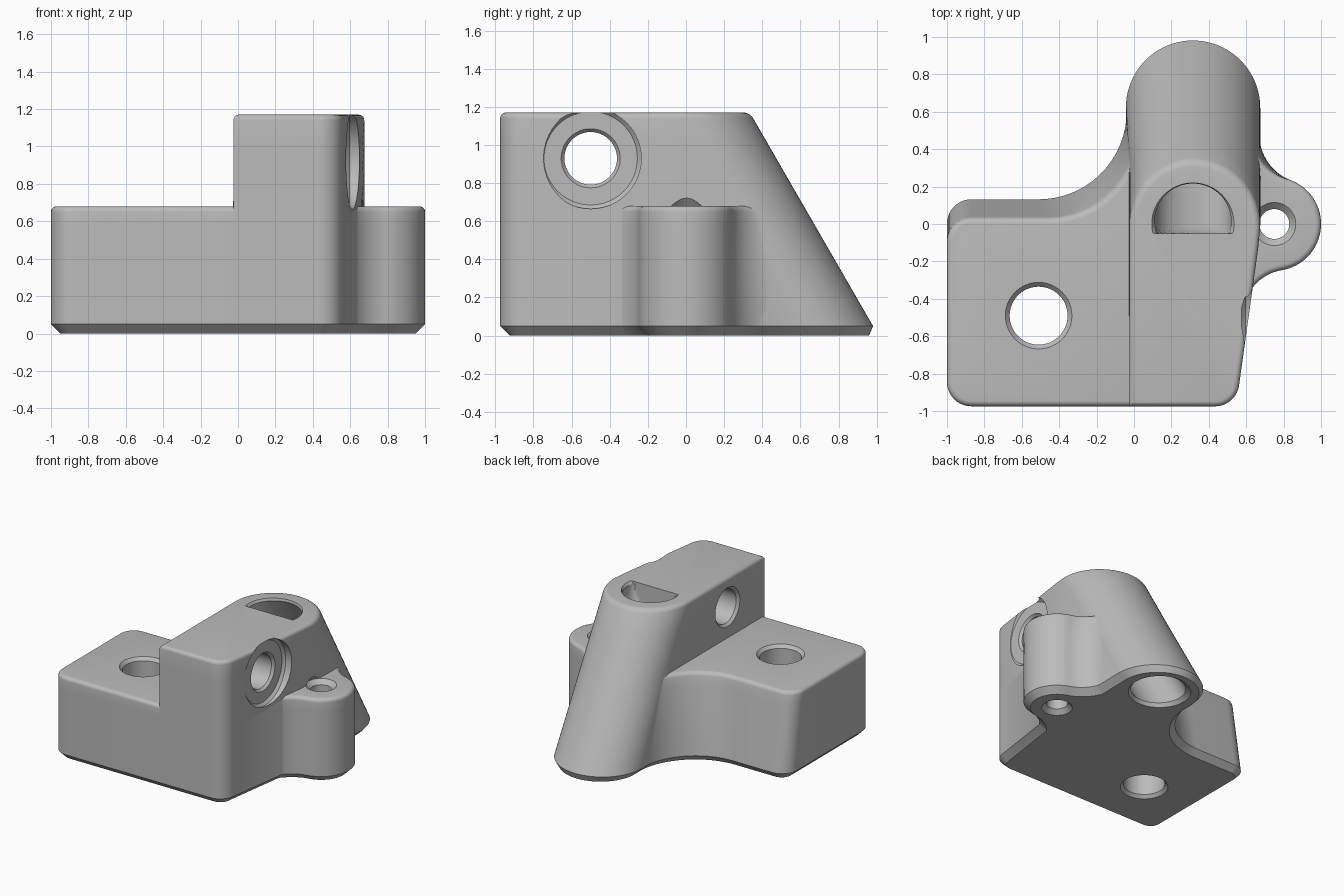
import bpy, bmesh
from math import sin, cos, pi, atan2, sqrt
from mathutils import Vector as V, Matrix

cube = bpy.data.objects.get("Cube")
if cube:
    bpy.data.objects.remove(cube)

FRONT, TUBE_X, TUBE_R = -0.975, 0.315, 0.36
LOW, HIGH = 0.68, 1.17
EAR, EAR_R = V((0.75, 0.0)), 0.25


def tube_y(z):
    return 0.65 - 0.577 * z


def left_radius(z):
    return TUBE_R - 0.02 * min(z / LOW, 1)


def arc(c, r, a0, a1, n):
    return [V((c[0] + r * cos(a0 + (a1 - a0) * i / n),
               c[1] + r * sin(a0 + (a1 - a0) * i / n))) for i in range(n + 1)]


def corner(prev, p, nxt, r, n=10):
    """Round one convex corner of a counter-clockwise outline."""
    p = V(p)
    d0, d1 = (V(prev) - p).normalized(), (V(nxt) - p).normalized()
    half = d0.angle(d1) / 2
    c = p + (d0 + d1).normalized() * (r / sin(half))
    a0 = atan2(d0.x, -d0.y) + pi
    sweep = pi - 2 * half
    start = p + d0 * (r * cos(half) / sin(half)) - c
    a0 = atan2(start.y, start.x)
    return arc(c, r, a0, a0 + sweep, n)


def inset(pts, d):
    out = []
    for i, p in enumerate(pts):
        e0 = (p - pts[i - 1]).normalized()
        e1 = (pts[(i + 1) % len(pts)] - p).normalized()
        n0, n1 = V((-e0.y, e0.x)), V((-e1.y, e1.x))
        out.append(p + (n0 + n1) * (d / (1 + n0.dot(n1))))
    return out


def loft(name, rings, matrix=None):
    """Skin a list of (height, outline) rings into a closed solid."""
    bm = bmesh.new()
    loops = [[bm.verts.new((p[0], p[1], z)) for p in pts] for z, pts in rings]
    for a, b in zip(loops, loops[1:]):
        for i in range(len(a)):
            j = (i + 1) % len(a)
            bm.faces.new((a[i], a[j], b[j], b[i]))
    bm.faces.new(loops[0][::-1])
    bm.faces.new(loops[-1])
    mesh = bpy.data.meshes.new(name)
    bm.to_mesh(mesh)
    bm.free()
    if matrix:
        mesh.transform(matrix)
    ob = bpy.data.objects.new(name, mesh)
    bpy.context.collection.objects.link(ob)
    return ob


def body(name, outline, top, chamfer=0.05, soft=0.03, levels=8):
    """Solid with a chamfered foot and a rounded top edge."""
    rings = [(0, inset(outline(0), chamfer))]
    for i in range(levels + 1):
        z = chamfer + (top - soft - chamfer) * i / levels
        rings.append((z, outline(z)))
    for i in range(1, 6):
        a = pi / 2 * i / 5
        z = top - soft + soft * sin(a)
        rings.append((z, inset(outline(z), soft * (1 - cos(a)))))
    return loft(name, rings)


def hole(name, centre, profile, matrix=None):
    return loft(name, [(z, arc(centre, r, 0, 2 * pi, 48)[:-1]) for z, r in profile], matrix)


# Tall block running into the slanted tube
def tall_outline(z):
    c, rl = tube_y(z), left_radius(z)
    fl, fr, wall = (-0.025, FRONT), (0.546, FRONT), (0.664, -0.13)
    tube = [V((TUBE_X + (TUBE_R if a < pi / 2 else rl) * cos(a), c + TUBE_R * sin(a)))
            for a in (pi * i / 40 for i in range(41))]
    return [V(fl)] + corner(fl, fr, wall, 0.13) + [V(wall)] + tube


# Low left block, its back wall sweeping into the tube
def wing_outline(z):
    c, back, r = tube_y(z), 0.14 - 0.16 * z, 0.47
    f = FRONT + 0.0005
    tube = V((TUBE_X, c))
    reach = r + left_radius(z) - 0.004
    mid = V((TUBE_X - sqrt(reach ** 2 - (back + r - c) ** 2), back + r))
    d = tube - mid
    sweep = arc(mid, r, atan2(d.y, d.x), -pi / 2, 24)
    bl, fl = (-1, back), (-1, f)
    return ([V((0.2, f)), V((0.2, c))] + sweep + corner(mid + V((0, -r)), bl, fl, 0.13)
            + corner(bl, fl, (0, f), 0.13))


# Screw ear, blended to the side wall and to the tube
def ear_outline(z):
    tube, r = V((TUBE_X, tube_y(z))), 0.26
    d0, d1 = TUBE_R - 0.004 + r, EAR_R + r
    t = EAR - tube
    a = (d0 ** 2 - d1 ** 2 + t.length_squared) / (2 * t.length)
    u = t.normalized()
    up = tube + u * a + V((-u.y, u.x)) * sqrt(d0 ** 2 - a ** 2)
    low = V((0.83, -0.49))
    low_r = (low - EAR).length - EAR_R
    g, e, h = EAR - low, up - EAR, tube - up
    a1 = atan2(-e.y, -e.x)
    a2 = atan2(h.y, h.x)
    if a2 > a1:
        a2 -= 2 * pi
    return ([V((0.4, -0.5))] + arc(low, low_r, pi, atan2(g.y, g.x), 16)
            + arc(EAR, EAR_R, atan2(-g.y, -g.x), atan2(e.y, e.x), 32)[1:]
            + arc(up, r, a1, a2, 16)[1:] + [tube])


# Slanted bore, closed off by an upright flat near the top
def bore_ring(z, r):
    pts = arc((TUBE_X, 0.675 - 0.577 * z), r, 0, 2 * pi, 64)[:-1]
    return z, [V((p.x, max(p.y, -0.05))) for p in pts]


block = body("mounting_block", tall_outline, HIGH)
wings = [body("low_block", wing_outline, LOW), body("screw_ear", ear_outline, LOW)]

bore_levels = [(-0.05, 0.24), (0, 0.235), (0.03, 0.205)]
bore_levels += [(0.1 + 0.05 * i, 0.205) for i in range(22)]
bore_levels += [(HIGH, 0.22), (HIGH + 0.1, 0.22)]
sideways = Matrix.Translation((0, -0.5, 0.93)) @ Matrix.Rotation(pi / 2, 4, 'Y')
cutters = [
    loft("bore_cutter", [bore_ring(z, r) for z, r in bore_levels]),
    hole("low_hole_cutter", (-0.51, -0.49), [(-0.05, 0.178), (0, 0.178), (0.025, 0.155),
         (LOW - 0.025, 0.155), (LOW, 0.178), (LOW + 0.1, 0.178)]),
    hole("ear_hole_cutter", EAR, [(-0.05, 0.115), (0, 0.115), (0.035, 0.08),
         (LOW - 0.035, 0.08), (LOW, 0.115), (LOW + 0.05, 0.075)]),
    hole("side_hole_cutter", (0, 0), [(-0.1, 0.158), (-0.025, 0.158), (-0.005, 0.138),
         (0.555, 0.138), (0.575, 0.155), (0.5752, 0.245), (0.595, 0.265), (0.8, 0.265)],
         sideways),
]

# Join the parts, then cut the holes
bpy.context.view_layer.objects.active = block
for tools, op in ((wings, 'UNION'), (cutters, 'DIFFERENCE')):
    for tool in tools:
        tool.hide_render = True
        mod = block.modifiers.new(tool.name, 'BOOLEAN')
        mod.operation, mod.solver, mod.object = op, 'EXACT', tool
        bpy.ops.object.modifier_apply(modifier=mod.name)
        bpy.data.objects.remove(tool)

# One plain grey finish
grey = bpy.data.materials.new("plain_grey")
grey.use_nodes = True
grey.diffuse_color = (0.5, 0.5, 0.5, 1)
grey.node_tree.nodes["Principled BSDF"].inputs["Base Color"].default_value = (0.5, 0.5, 0.5, 1)
block.data.materials.clear()
block.data.materials.append(grey)
for face in block.data.polygons:
    face.material_index = 0

bpy.ops.object.select_all(action='DESELECT')
block.select_set(True)
bpy.ops.object.shade_smooth_by_angle(angle=pi / 6)
